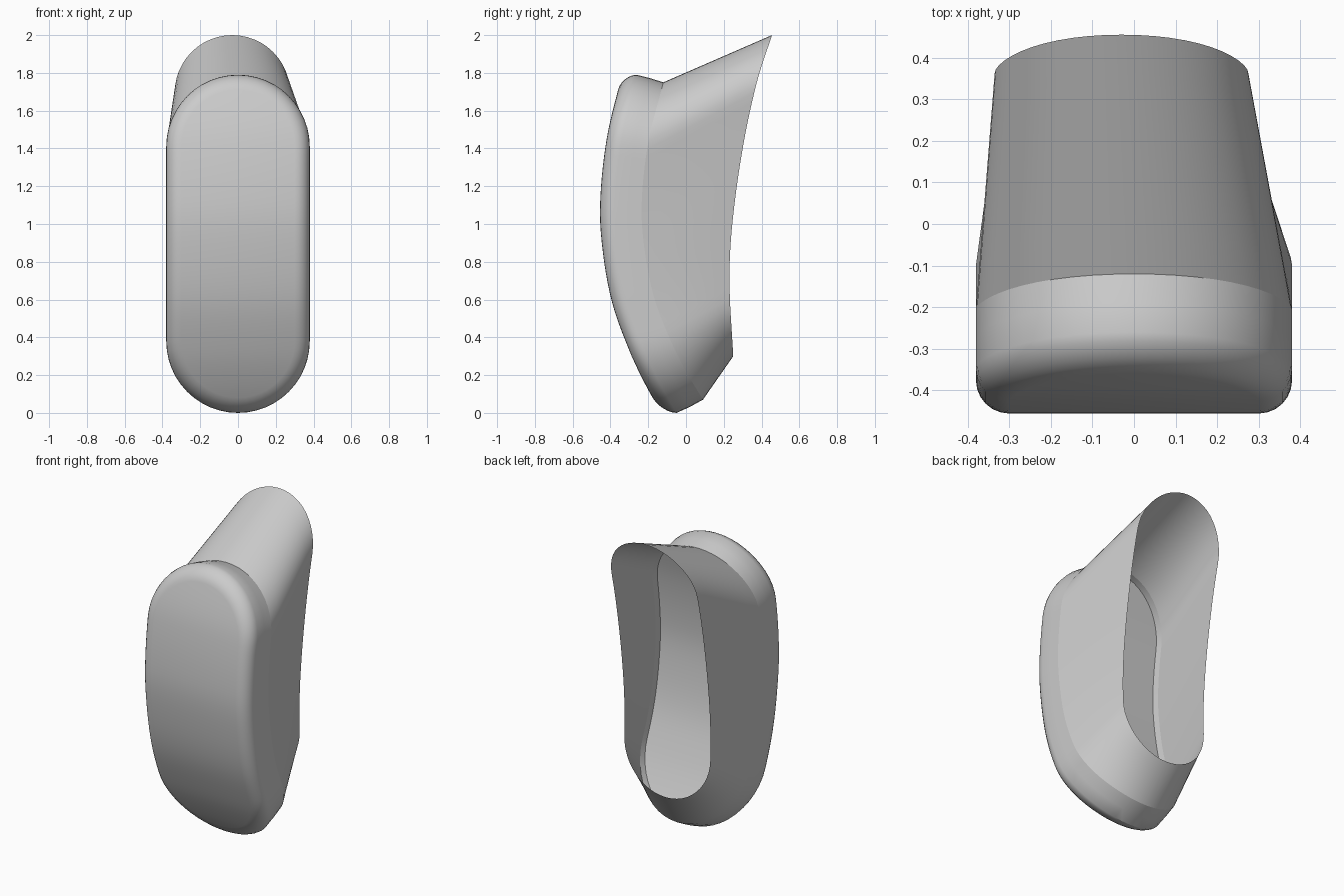
import bpy, math

if "Cube" in bpy.data.objects:
    bpy.data.objects.remove(bpy.data.objects["Cube"])

ARC, SIDE = 24, 20   # segments per rounded end, per straight side


def curve(pts, z):
    """Smooth y value at height z through a few (z, y) points."""
    n = len(pts)
    i = 0
    while i < n - 2 and z > pts[i + 1][0]:
        i += 1

    def slope(k):
        a, b = pts[max(k - 1, 0)], pts[min(k + 1, n - 1)]
        return (b[1] - a[1]) / (b[0] - a[0])
    (z0, y0), (z1, y1) = pts[i], pts[i + 1]
    h = z1 - z0
    t = (z - z0) / h
    return ((2*t**3 - 3*t**2 + 1) * y0 + (t**3 - 2*t**2 + t) * h * slope(i)
            + (3*t**2 - 2*t**3) * y1 + (t**3 - t**2) * h * slope(i + 1))


def stadium(cx, half, z0, z1, inset=0.0):
    """Upright rounded-end outline as (x, z), starting at the bottom right tangent."""
    r = half - inset
    lo, hi = z0 + half, z1 - half
    pts = [(cx + r, lo + (hi - lo) * i / SIDE) for i in range(SIDE)]
    pts += [(cx + r * math.cos(math.pi * i / ARC), hi + r * math.sin(math.pi * i / ARC)) for i in range(ARC)]
    pts += [(cx - r, hi + (lo - hi) * i / SIDE) for i in range(SIDE)]
    pts += [(cx - r * math.cos(math.pi * i / ARC), lo - r * math.sin(math.pi * i / ARC)) for i in range(ARC)]
    return pts


def loft(name, rings, fill_ends=False):
    """Skin between rings; ends are filled with strips running across x."""
    n = len(rings[0])
    verts = [p for r in rings for p in r]
    faces = []
    for k in range(len(rings) - 1):
        a, b = k * n, (k + 1) * n
        faces += [(a + i, a + (i + 1) % n, b + (i + 1) % n, b + i) for i in range(n)]
    if fill_ends:
        top = SIDE + ARC // 2
        for base, flip in ((0, True), ((len(rings) - 1) * n, False)):
            for j in range(n // 2):
                q = [(top - j) % n, (top + j) % n, (top + j + 1) % n, (top - j - 1) % n]
                q = [base + v for v in dict.fromkeys(q)]
                if len(q) > 2:
                    faces.append(tuple(q[::-1] if flip else q))
    me = bpy.data.meshes.new(name)
    me.from_pydata(verts, [], faces)
    me.validate()
    ob = bpy.data.objects.new(name, me)
    bpy.context.collection.objects.link(ob)
    bpy.ops.object.select_all(action='DESELECT')
    ob.select_set(True)
    bpy.context.view_layer.objects.active = ob
    bpy.ops.object.mode_set(mode='EDIT')
    bpy.ops.mesh.select_all(action='SELECT')
    bpy.ops.mesh.normals_make_consistent(inside=False)
    bpy.ops.object.mode_set(mode='OBJECT')
    bpy.ops.object.shade_smooth_by_angle(angle=math.radians(30))
    return ob


FRONT = [(0, -.13), (.15, -.215), (.33, -.3), (.58, -.39), (.85, -.44),
         (1.1, -.455), (1.45, -.42), (1.79, -.34)]
REAR = [(.3, .25), (.7, .23), (1.0, .245), (1.4, .3), (1.75, .375), (2.0, .455)]
HALF, TOP, BEV, DEPTH = .38, 1.79, .08, .22


def cap_ring(inset, depth, taper=0.0):
    """Cap outline pushed back from the bowed front; taper pulls in both ends."""
    out = []
    for x, z in stadium(0, HALF, 0, TOP, inset):
        zz = z + taper * (.07 - .11 * z / TOP)
        out.append((x, curve(FRONT, z) + depth, zz))
    return out


# front cap: bowed face, rounded edge, side wall, recessed back plate
rings = []
for i in range(7):
    a = math.pi / 2 * i / 6
    rings.append(cap_ring(BEV * (1 - math.sin(a)), BEV * (1 - math.cos(a))))
crease = cap_ring(0, DEPTH, 1)
rings += [cap_ring(0, .15, .45), crease, cap_ring(.006, DEPTH - .04, .9)]
loft("front_cap", rings, fill_ends=True)

# rear hood: open sleeve from the cap to the slanted rear rim
rim = [(x, curve(REAR, z), z) for x, z in stadium(-.03, .305, .3, 2.0)]
sleeve = [[tuple(a + (b - a) * k / 6 for a, b in zip(p, q)) for p, q in zip(crease, rim)]
          for k in range(7)]
loft("rear_hood", sleeve)
